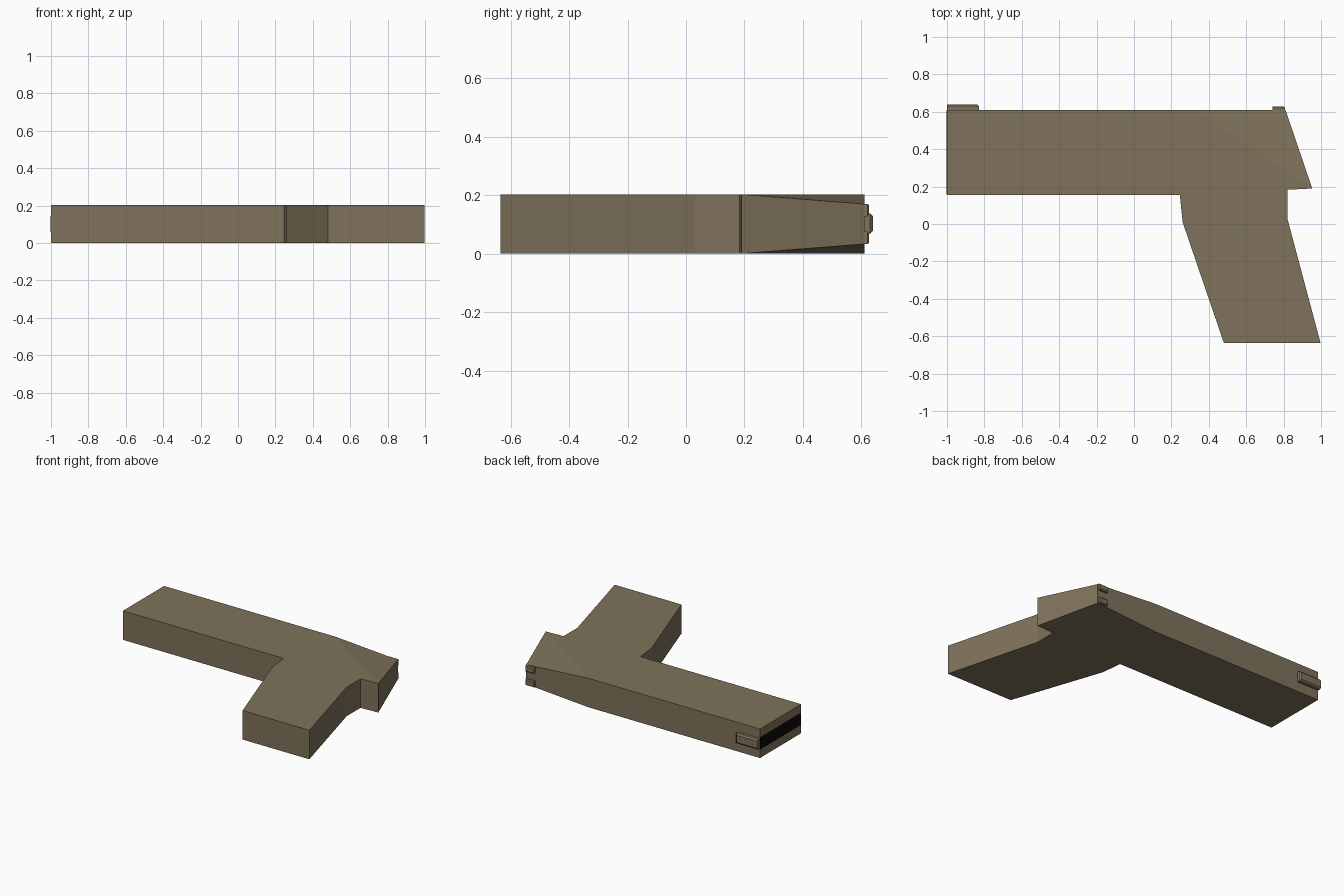
import bpy, bmesh

if "Cube" in bpy.data.objects:
    bpy.data.objects.remove(bpy.data.objects["Cube"])


def material(name, rgb):
    m = bpy.data.materials.new(name)
    m.diffuse_color = (*rgb, 1)
    m.use_nodes = True
    m.node_tree.nodes["Principled BSDF"].inputs["Base Color"].default_value = m.diffuse_color
    return m


TAN = material("dull_tan", (0.21, 0.17, 0.105))
BLACK = material("black", (0.003, 0.003, 0.003))


def finish(bm, name, mat):
    bmesh.ops.recalc_face_normals(bm, faces=bm.faces)
    me = bpy.data.meshes.new(name)
    bm.to_mesh(me)
    bm.free()
    me.materials.append(mat)
    ob = bpy.data.objects.new(name, me)
    bpy.context.collection.objects.link(ob)
    return ob


def box(name, x, y, z, mat, chamfer=0.0):
    """Box between limits; chamfer narrows the +y edges and the rear end."""
    bm = bmesh.new()
    bmesh.ops.create_cube(bm, size=1)
    for v in bm.verts:
        v.co = [lo + (hi - lo) * (c + 0.5) for c, (lo, hi) in zip(v.co, (x, y, z))]
    if chamfer:
        edges = [e for e in bm.edges if all(v.co.y > y[1] - 1e-5 for v in e.verts)
                 and not all(v.co.x < x[0] + 1e-5 for v in e.verts)]
        bmesh.ops.bevel(bm, geom=edges, offset=chamfer, segments=1, affect='EDGES')
    return finish(bm, name, mat)


# Body outline: long block, sloped rear, raked grip
outline = [(-1, 0.61), (-1, 0.155), (0.245, 0.155), (0.26, 0.01), (0.48, -0.635),
           (0.997, -0.635), (0.82, 0.03), (0.82, 0.183), (0.953, 0.19),
           (0.81, 0.61), (0.33, 0.61)]
# Patches of each flat side: barrel block, grip, and the thinning rear corner
patches = [(0, 1, 2, 10), (2, 3, 4, 5, 6, 7), (2, 7, 10), (7, 8, 10), (8, 9, 10)]
bm = bmesh.new()
sides = []
for z, z_thin in ((0.0, 0.033), (0.203, 0.17)):
    vs = [bm.verts.new((x, y, z_thin if i == 9 else z)) for i, (x, y) in enumerate(outline)]
    for p in patches:
        bm.faces.new([vs[i] for i in p])
    sides.append(vs)
low, high = sides
for i in range(len(outline)):
    j = (i + 1) % len(outline)
    bm.faces.new((low[i], low[j], high[j], high[i]))
finish(bm, "body", TAN)

# Dark band across the front end
box("front_band", (-1.002, -0.999), (0.157, 0.608), (0.06, 0.143), BLACK)

# Front ridge and the pair of rear notches
box("front_ridge", (-1, -0.83), (0.6, 0.64), (0.068, 0.138), TAN, 0.01)
for name, z in (("rear_notch_lower", (0.033, 0.075)), ("rear_notch_upper", (0.128, 0.17))):
    box(name, (0.74, 0.808), (0.6, 0.627), z, TAN, 0.006)
